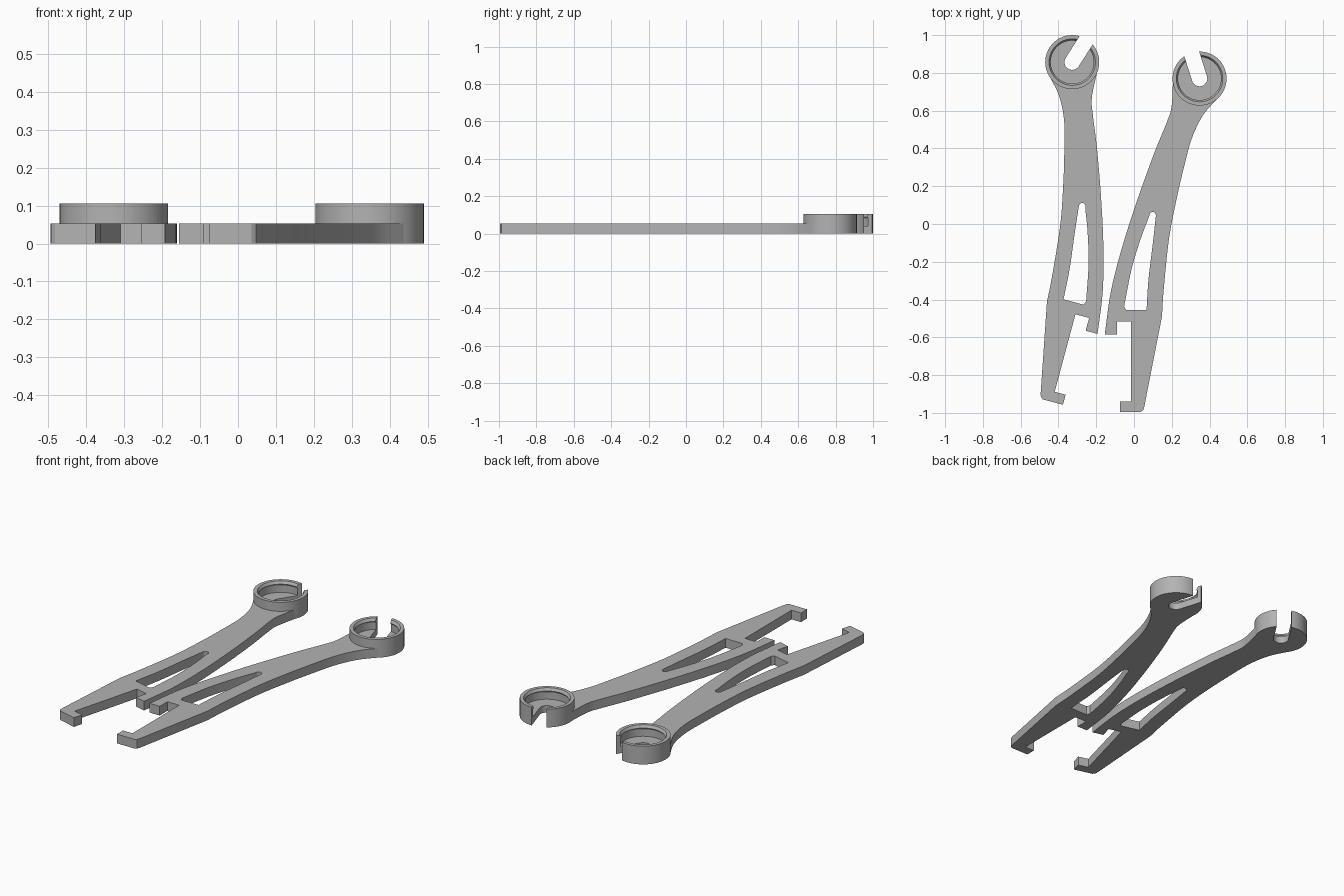
import bpy, bmesh, math
from mathutils import Matrix, Vector

if "Cube" in bpy.data.objects:
    bpy.data.objects.remove(bpy.data.objects["Cube"])

gray = bpy.data.materials.new("plain gray")
gray.use_nodes = True
color = (0.45, 0.45, 0.45, 1)
gray.diffuse_color = color
gray.node_tree.nodes["Principled BSDF"].inputs["Base Color"].default_value = color

ARM_T, CUP_H, CUP_R = 0.053, 0.105, 0.143
CENTER = Vector((0.347, 0.77))
TURN = math.radians(107.5)      # direction the slot opens


def smooth(pts, steps=6):
    """Catmull-Rom curve through the points."""
    v = [Vector(p) for p in pts]
    v = [2 * v[0] - v[1]] + v + [2 * v[-1] - v[-2]]
    out = []
    for a, b, c, d in zip(v, v[1:], v[2:], v[3:]):
        for i in range(steps):
            t = i / steps
            out.append(0.5 * (2 * b + (c - a) * t + (2 * a - 5 * b + 4 * c - d) * t**2
                              + (3 * b - a - 3 * c + d) * t**3))
    return out + [v[-2]]


def arc(center, r, start, end, n):
    return [center + r * Vector((math.cos(start + (end - start) * i / n),
                                 math.sin(start + (end - start) * i / n))) for i in range(n + 1)]


def finish(bm, name):
    bmesh.ops.recalc_face_normals(bm, faces=bm.faces)
    mesh = bpy.data.meshes.new(name)
    bm.to_mesh(mesh)
    bm.free()
    mesh.materials.append(gray)
    obj = bpy.data.objects.new(name, mesh)
    bpy.context.collection.objects.link(obj)
    return obj


def prism(name, loops, z0, z1):
    """Extrude closed outlines (the first outer, the rest holes)."""
    bm = bmesh.new()
    for loop in loops:
        vs = [bm.verts.new((p[0], p[1], z0)) for p in loop]
        for a, b in zip(vs, vs[1:] + vs[:1]):
            bm.edges.new((a, b))
    bmesh.ops.triangle_fill(bm, edges=bm.edges[:], use_beauty=True)
    ext = bmesh.ops.extrude_face_region(bm, geom=bm.faces[:])
    bmesh.ops.translate(bm, vec=(0, 0, z1 - z0),
                        verts=[g for g in ext["geom"] if isinstance(g, bmesh.types.BMVert)])
    return finish(bm, name)


def lathe(name, profile, center, steps=64):
    bm = bmesh.new()
    vs = [bm.verts.new((center.x + r, center.y, z)) for r, z in profile]
    edges = [bm.edges.new(p) for p in zip(vs, vs[1:])]
    bmesh.ops.spin(bm, geom=vs + edges, cent=(center.x, center.y, 0), axis=(0, 0, 1),
                   angle=math.tau, steps=steps)
    bmesh.ops.remove_doubles(bm, verts=bm.verts, dist=1e-5)
    return finish(bm, name)


# Arm outline: hooked foot, short tooth, curved sides up to the cup
foot = [(0.035, -0.995), (-0.075, -0.995), (-0.075, -0.94), (-0.015, -0.94), (-0.015, -0.515),
        (-0.09, -0.515), (-0.09, -0.585)]
inner_side = smooth([(-0.155, -0.585), (-0.123, -0.36), (-0.065, -0.13), (0.015, 0.12),
                     (0.105, 0.37), (0.17, 0.53), (0.198, 0.615), (0.206, 0.745)])
neck = arc(CENTER, 0.135, math.radians(195), math.radians(312), 16)
outer_side = smooth([(0.447, 0.67), (0.365, 0.575), (0.305, 0.45), (0.262, 0.29), (0.225, 0.13),
                     (0.185, -0.08), (0.157, -0.35), (0.148, -0.49)])
heel = [(0.054, -0.97), (0.048, -0.987)]

# Long tapered window in the arm
window = ([(-0.043, -0.455), (0.067, -0.455)]
          + smooth([(0.067, -0.445), (0.077, -0.29), (0.1, -0.1), (0.116, 0.045)])
          + arc(Vector((0.099, 0.047)), 0.017, 0.1, math.radians(160), 6)
          + smooth([(0.08, 0.04), (0.035, -0.08), (-0.013, -0.24), (-0.052, -0.435)]))

arm = prism("right_arm", [foot + inner_side + neck + outer_side + heel, window], 0, ARM_T)

# Cup with a snap-in lip
cup = lathe("cup", [(0, 0), (CUP_R, 0), (CUP_R, CUP_H), (0.123, CUP_H), (0.114, 0.09),
                    (0.12, 0.08), (0.12, 0.04), (0, 0.04)], CENTER)

# Round-bottomed slot through the cup
reach = 0.3 * Vector((math.cos(TURN), math.sin(TURN)))
bottom = arc(CENTER, 0.041, TURN + math.pi / 2, TURN + 1.5 * math.pi, 16)
slot = prism("slot_cutter", [bottom + [bottom[-1] + reach, bottom[0] + reach]], -0.1, 0.3)

for helper, mode in ((cup, "UNION"), (slot, "DIFFERENCE")):
    mod = arm.modifiers.new(helper.name, "BOOLEAN")
    mod.operation, mod.object, mod.solver = mode, helper, "EXACT"
bpy.context.view_layer.update()
baked = bpy.data.meshes.new_from_object(arm.evaluated_get(bpy.context.evaluated_depsgraph_get()))
arm.modifiers.clear()
arm.data = baked
for helper in (cup, slot):
    bpy.data.objects.remove(helper)

# Second arm: mirrored copy, turned about its cup
twin_mesh = baked.copy()
twin_mesh.transform(Matrix.Translation((-0.327, 0.857, 0))
                    @ Matrix.Rotation(math.radians(-15), 4, "Z")
                    @ Matrix.Diagonal((-1, 1, 1, 1))
                    @ Matrix.Translation((-CENTER.x, -CENTER.y, 0)))
twin_mesh.flip_normals()
twin = bpy.data.objects.new("left_arm", twin_mesh)
bpy.context.collection.objects.link(twin)
arm.name, twin.name = "left_arm", "right_arm"

for obj in (arm, twin):
    obj.select_set(True)
bpy.context.view_layer.objects.active = arm
bpy.ops.object.shade_smooth_by_angle(angle=math.radians(30))
